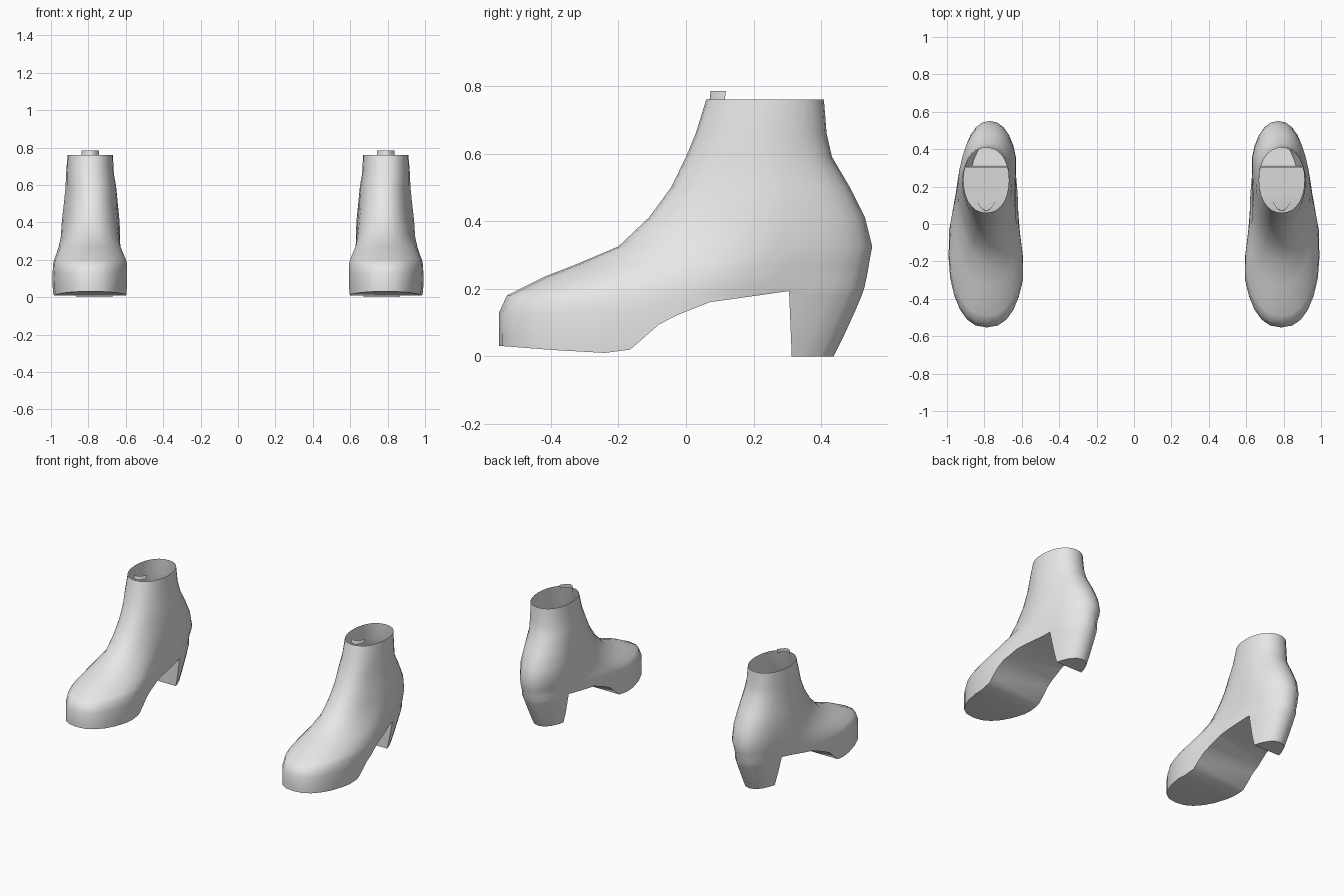
import bpy, bmesh, math
from mathutils import Vector

if "Cube" in bpy.data.objects:
    bpy.data.objects.remove(bpy.data.objects["Cube"])

grey = bpy.data.materials.new("light_grey")
grey.diffuse_color = (0.8, 0.8, 0.8, 1)
grey.use_nodes = True
grey.node_tree.nodes["Principled BSDF"].inputs["Base Color"].default_value = grey.diffuse_color

# Horizontal slices: height, front y, back y, half widths at front / middle / back
SLICES = [
    (0.00, -0.553, 0.437, 0.205, 0.185, 0.130),
    (0.05, -0.553, 0.462, 0.211, 0.188, 0.138),
    (0.13, -0.553, 0.499, 0.213, 0.188, 0.148),
    (0.18, -0.530, 0.520, 0.211, 0.183, 0.153),
    (0.20, -0.490, 0.527, 0.206, 0.180, 0.155),
    (0.235, -0.420, 0.535, 0.192, 0.170, 0.157),
    (0.27, -0.330, 0.541, 0.176, 0.161, 0.158),
    (0.325, -0.200, 0.551, 0.156, 0.156, 0.158),
    (0.41, -0.110, 0.530, 0.147, 0.152, 0.156),
    (0.50, -0.044, 0.485, 0.136, 0.143, 0.146),
    (0.59, 0.000, 0.432, 0.128, 0.135, 0.136),
    (0.66, 0.029, 0.416, 0.124, 0.128, 0.128),
    (0.76, 0.060, 0.408, 0.120, 0.121, 0.120),
]
# Space under the boot: toe spring, arch and front of the heel, as (y, z)
UNDERSIDE = [(-0.7, 0.04), (-0.553, 0.031), (-0.40, 0.019), (-0.24, 0.01), (-0.165, 0.02),
             (-0.08, 0.094), (-0.03, 0.12), (0.07, 0.16), (0.305, 0.193),
             (0.317, -0.1), (-0.7, -0.1)]
SIDES = 28


def blend(s, a, b, c):
    """Smooth value through a at 0.25, b at 0.5 and c at 0.8, held at the ends."""
    s = min(max(s, 0.25), 0.8)
    if s < 0.5:
        t = (s - 0.25) / 0.25
        t = t * t * (3 - 2 * t)
        return a + (b - a) * t
    t = (s - 0.5) / 0.3
    t = t * t * (3 - 2 * t)
    return b + (c - b) * t


def slice_point(row, angle, side):
    z, front, back, wf, wm, wb = row
    p = 2 / (2.4 if z < 0.22 else 2.2)
    c, s = math.cos(angle), math.sin(angle)
    y = (front + back) / 2 - (back - front) / 2 * math.copysign(abs(c) ** p, c)
    along = (y - front) / (back - front)
    k = max(0.0, 1 - z / 0.76)
    centre = 0.79 + k * blend(along, -0.003, 0.012, -0.022)
    if 0.3 < z < 0.6:
        centre -= 0.006
    x = centre + math.copysign(abs(s) ** p, s) * blend(along, wf, wm, wb)
    return Vector((side * x, y, z))


def new_object(name, bm):
    bmesh.ops.recalc_face_normals(bm, faces=bm.faces)
    mesh = bpy.data.meshes.new(name)
    bm.to_mesh(mesh)
    bm.free()
    mesh.materials.append(grey)
    ob = bpy.data.objects.new(name, mesh)
    bpy.context.collection.objects.link(ob)
    return ob


def smooth(ob, angle):
    bpy.ops.object.select_all(action='DESELECT')
    ob.select_set(True)
    bpy.context.view_layer.objects.active = ob
    bpy.ops.object.shade_smooth_by_angle(angle=math.radians(angle))


# Cutter that shapes the sole, arch and heel front
bm = bmesh.new()
face = bm.faces.new([bm.verts.new((-1.5, y, z)) for y, z in UNDERSIDE])
out = bmesh.ops.extrude_face_region(bm, geom=[face])
bmesh.ops.translate(bm, vec=(3, 0, 0),
                    verts=[g for g in out["geom"] if isinstance(g, bmesh.types.BMVert)])
cutter = new_object("underside_cutter", bm)
cutter.hide_render = True
cutter.hide_set(True)

for label, side in (("right", 1), ("left", -1)):
    # Boot body lofted through the slices
    bm = bmesh.new()
    angles = [2 * math.pi * i / SIDES for i in range(SIDES)]
    rings = [[bm.verts.new(slice_point(r, a, side)) for a in angles] for r in SLICES]
    for low, high in zip(rings, rings[1:]):
        for i in range(SIDES):
            j = (i + 1) % SIDES
            bm.faces.new((low[i], low[j], high[j], high[i]))
    bm.faces.new(rings[0])
    bm.faces.new(rings[-1])
    boot = new_object(label + "_boot", bm)

    cut = boot.modifiers.new("underside", 'BOOLEAN')
    cut.operation = 'DIFFERENCE'
    cut.solver = 'EXACT'
    cut.object = cutter
    bpy.context.view_layer.objects.active = boot
    bpy.ops.object.modifier_apply(modifier=cut.name)

    # Open the ankle
    bm = bmesh.new()
    bm.from_mesh(boot.data)
    lid = [f for f in bm.faces if all(v.co.z > 0.755 for v in f.verts)]
    bmesh.ops.delete(bm, geom=lid, context='FACES')
    bm.to_mesh(boot.data)
    bm.free()
    smooth(boot, 40)

    # Small pull tab standing on the front rim
    bm = bmesh.new()
    strip = []
    for i in range(-3, 4):
        base = slice_point(SLICES[-1], i * 0.08, side)
        base.x = side * (0.79 + i * 0.0155)
        base.y = 0.07 + 0.045 * (i / 3) ** 2
        strip.append((bm.verts.new(base), bm.verts.new(base + Vector((0, 0.003, 0.025)))))
    for a, b in zip(strip, strip[1:]):
        bm.faces.new((a[0], b[0], b[1], a[1]))
    smooth(new_object(label + "_pull_tab", bm), 40)
